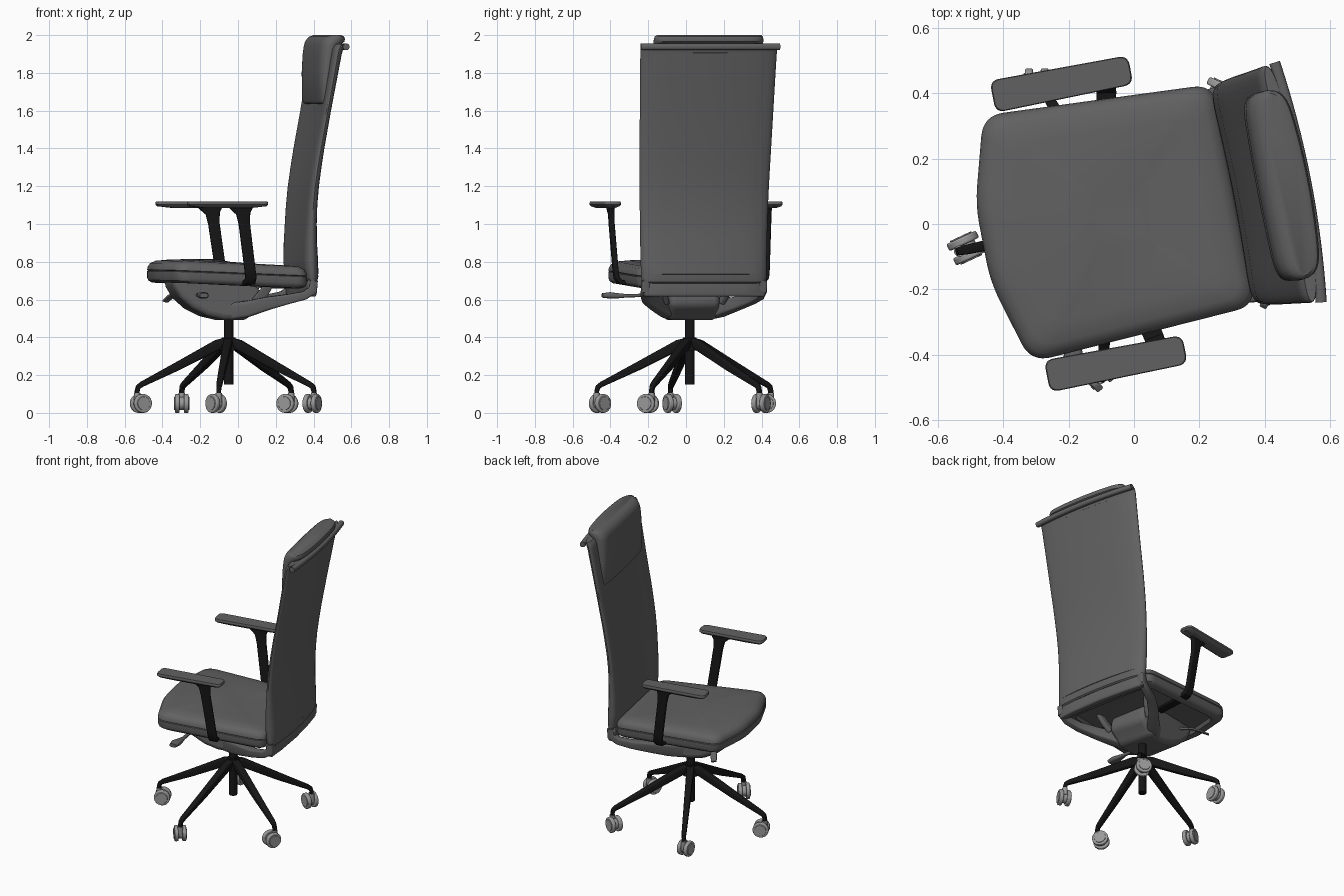
import bpy, bmesh, math
from mathutils import Vector, Matrix

if "Cube" in bpy.data.objects:
    bpy.data.objects.remove(bpy.data.objects["Cube"])

# The chair is built facing -x around its column, then turned and placed
TURN = math.radians(11)
PLACE = Matrix.Translation((-0.05, 0.02, 0)) @ Matrix.Rotation(TURN, 4, 'Z')


def colour(name, v):
    m = bpy.data.materials.new(name)
    m.diffuse_color = (v, v, v, 1)
    m.use_nodes = True
    m.node_tree.nodes["Principled BSDF"].inputs["Base Color"].default_value = m.diffuse_color
    return m


FABRIC, BLACK, WHEEL = colour("fabric", 0.12), colour("black", 0.008), colour("caster_grey", 0.32)


def finish(name, bm, mat, bevel=0, segs=3):
    bmesh.ops.recalc_face_normals(bm, faces=bm.faces)
    me = bpy.data.meshes.new(name)
    bm.to_mesh(me)
    bm.free()
    ob = bpy.data.objects.new(name, me)
    bpy.context.collection.objects.link(ob)
    ob.matrix_world = PLACE
    me.materials.append(mat)
    if bevel:
        mod = ob.modifiers.new("bevel", 'BEVEL')
        mod.width, mod.segments, mod.limit_method = bevel, segs, 'ANGLE'
    return ob


def loft(name, rings, mat):
    bm = bmesh.new()
    vs = [[bm.verts.new(p) for p in r] for r in rings]
    n = len(vs[0])
    for a, b in zip(vs, vs[1:]):
        for i in range(n):
            bm.faces.new((a[i], a[(i + 1) % n], b[(i + 1) % n], b[i]))
    bm.faces.new(vs[0])
    bm.faces.new(vs[-1])
    return finish(name, bm, mat)


def bar(name, path, sizes, ref, mat, e=0.4, n=24):
    """Sweep a rounded section (width along ref, height) down a path."""
    pts = [Vector(p) for p in path]
    rings = []
    for i, p in enumerate(pts):
        t = (pts[min(i + 1, len(pts) - 1)] - pts[max(i - 1, 0)]).normalized()
        side = Vector(ref)
        side = (side - t * side.dot(t)).normalized()
        up = t.cross(side)
        w, h = sizes[i]
        ring = []
        for k in range(n):
            c, s = math.cos(math.tau * k / n), math.sin(math.tau * k / n)
            ring.append(p + side * math.copysign(abs(c) ** e, c) * w / 2 + up * math.copysign(abs(s) ** e, s) * h / 2)
        rings.append(ring)
    return loft(name, rings, mat)


def cylinder(name, centre, axis, r, depth, mat, r2=None, bevel=0):
    bm = bmesh.new()
    rot = Vector((0, 0, 1)).rotation_difference(Vector(axis)).to_matrix().to_4x4()
    bmesh.ops.create_cone(bm, cap_ends=True, segments=32, radius1=r, radius2=r if r2 is None else r2,
                          depth=depth, matrix=Matrix.Translation(centre) @ rot)
    return finish(name, bm, mat, bevel)


def round_poly(corners, r, n=8):
    out = []
    for i, c in enumerate(corners):
        c, a, b = Vector(c), Vector(corners[i - 1]), Vector(corners[(i + 1) % len(corners)])
        p, q = c + (a - c).normalized() * r, c + (b - c).normalized() * r
        for k in range(n + 1):
            t = k / n
            out.append(p * (1 - t) ** 2 + c * 2 * t * (1 - t) + q * t * t)
    return out


# Seat cushion with bowed front, seam groove and recessed underside
outline = round_poly([(-.345, -.385), (.365, -.345), (.365, .345), (-.345, .385), (-.42, .12), (-.42, -.12)], .065)
levels = [(.25, .708), (.065, .708), (.055, .687), (.02, .689), (.005, .70), (0, .715), (0, .748), (.005, .751),
          (0, .755), (.003, .772), (.014, .79), (.04, .803), (.10, .809), (.2, .812), (.3, .813)]
loft("seat", [[(p.x * (1 - d / .38), p.y * (1 - d / .38), z - .028 * (p.x + .35) / .7) for p in outline]
              for d, z in levels], FABRIC)


def slab(name, stations, fb, rb, steps=24):
    """Upright padded slab: stations are (z, front, rear, half width); fb, rb bow the faces."""
    rings = []
    for z, f, r, w in stations:
        us = [math.sin(math.pi * (k / steps - .5)) for k in range(steps + 1)]
        c, t = (f + r) / 2, (r - f) / 2
        front, rear = [], []
        for u in us:
            e = math.sqrt(max(0, 1 - abs(u) ** 12))
            front.append((c - t * e + fb * (1 - u * u), u * w, z))
            rear.append((c + t * e + rb * (1 - u * u), u * w, z))
        rings.append(front + rear[-2:0:-1])
    return loft(name, rings, FABRIC)


# Backrest, rear panel and headrest
slab("backrest", [(.685, .385, .41, .325), (.692, .37, .418, .333), (.72, .353, .424, .338), (.8, .348, .422, .34),
                  (.9, .35, .416, .342), (1.0, .357, .414, .344), (1.1, .364, .417, .346), (1.2, .375, .425, .349),
                  (1.3, .39, .438, .352), (1.4, .407, .453, .355), (1.6, .445, .488, .360), (1.8, .478, .526, .365),
                  (1.9, .494, .545, .368), (1.925, .499, .552, .369), (1.942, .508, .556, .369),
                  (1.952, .52, .552, .366)], .012, .024)
slab("rear_panel", [(.73, .40, .421, .30), (.735, .40, .429, .305), (.8, .40, .427, .307), (.9, .39, .421, .309),
                    (1.0, .39, .419, .311), (1.1, .39, .422, .313), (1.2, .40, .430, .316), (1.3, .41, .443, .319),
                    (1.4, .42, .458, .322), (1.6, .46, .493, .327), (1.8, .50, .531, .332), (1.905, .52, .551, .335),
                    (1.91, .52, .545, .332)], .02, .022)
slab("headrest", [(1.635, .465, .48, .275), (1.64, .453, .485, .283), (1.66, .445, .49, .287), (1.8, .441, .52, .29),
                  (1.9, .446, .54, .293), (1.945, .453, .55, .294), (1.957, .456, .562, .295), (1.965, .459, .574, .295),
                  (1.98, .468, .577, .294), (1.992, .482, .572, .291), (2.0, .505, .558, .283)], -.006, .02)

# Rolled lip along the top of the backrest
lip = [(.562 + .024 * (1 - u * u), .374 * u, 1.938) for u in [i / 8 - 1 for i in range(17)]]
bar("top_lip", lip, [(.034, .034)] * 17, (0, 0, 1), FABRIC, e=.8)

# Back support frame: rear cross bar and two arms reaching the mechanism
bar("frame_cross_bar", [(.385 + .022 * (1 - (y / .34) ** 2), y, .66) for y in (-.335, -.32, -.2, 0, .2, .32, .335)],
    [(.05, .03)] + [(.09, .05)] * 5 + [(.05, .03)], (0, 0, 1), FABRIC)
for s, side in ((1, "left"), (-1, "right")):
    bar("frame_arm_" + side, [(.0, s * .10, .54), (.08, s * .15, .552), (.17, s * .225, .58), (.27, s * .285, .603),
                              (.35, s * .31, .622), (.392, s * .315, .65), (.398, s * .315, .70)],
        [(.07, .09), (.07, .085), (.055, .07), (.048, .052), (.045, .045), (.045, .05), (.045, .04)],
        (0, 1, 0), FABRIC)

# Tilt mechanism housing
profile = [(-.325, .715), (-.32, .67), (-.285, .61), (-.22, .553), (-.14, .513), (-.05, .492), (.07, .49), (.10, .52),
           (.16, .57), (.15, .655), (.05, .715)]
bm = bmesh.new()
face = bm.faces.new([bm.verts.new((x, -.135, z)) for x, z in profile])
ext = bmesh.ops.extrude_face_region(bm, geom=[face])["geom"]
bmesh.ops.translate(bm, verts=[v for v in ext if isinstance(v, bmesh.types.BMVert)], vec=(0, .27, 0))
finish("tilt_mechanism", bm, FABRIC, .03, 4)

# Seat brackets and adjusting levers
for s, side in ((1, "left"), (-1, "right")):
    bar("seat_bracket_" + side, [(.12, s * .15, .59), (.16, s * .17, .64), (.19, s * .19, .70)],
        [(.03, .05)] * 3, (0, 1, 0), FABRIC)
bar("height_lever", [(-.19, -.12, .625), (-.2, -.3, .62), (-.207, -.35, .62), (-.214, -.39, .622), (-.216, -.43, .622)],
    [(.022, .018), (.022, .018), (.045, .028), (.06, .034), (.045, .024)], (1, 0, 0), FABRIC, e=.7)
bar("tilt_lever", [(-.2, .12, .655), (-.24, .2, .64), (-.265, .25, .615), (-.285, .29, .59)],
    [(.02, .016), (.022, .014), (.04, .014), (.035, .012)], (1, 0, 0), FABRIC, e=.7)

# Armrests
pad = round_poly([(-.305, -.05), (.125, -.045), (.125, .045), (-.305, .05)], .03)
for s, side in ((1, "left"), (-1, "right")):
    loft("arm_pad_" + side, [[(-.09 + (p.x + .09) * k, s * .436 + p.y * j, z) for p in pad]
                             for k, j, z in ((.6, .6, 1.085), (.96, .88, 1.094), (1, 1, 1.102),
                                             (1, 1, 1.112), (.985, .95, 1.118))], FABRIC)
    bar("arm_post_" + side, [(-.01, s * .425, 1.098), (-.008, s * .424, 1.08), (-.003, s * .423, 1.055),
                             (.003, s * .422, 1.0), (.036, s * .408, .76), (.042, s * .403, .715),
                             (.04, s * .385, .693), (.03, s * .34, .688), (.0, s * .12, .688)],
        [(.15, .03), (.115, .028), (.075, .026), (.06, .026), (.058, .026), (.06, .026),
         (.06, .026), (.06, .022), (.06, .022)], (1, 0, 0), BLACK)

# Gas column and hub
cylinder("column", (0, 0, .325), (0, 0, 1), .025, .35, BLACK)
cylinder("base_hub", (0, 0, .365), (0, 0, 1), .052, .07, BLACK, r2=.035)

# Five legs with twin-wheel casters
AXES = (-65, 40, -25, 65, 0)
for i, deg in enumerate(AXES):
    a = math.radians(181 + 72 * i)
    d = Vector((math.cos(a), math.sin(a), 0))
    up = Vector((0, 0, 1))
    bar(f"base_leg_{i + 1}", [d * r + up * z for r, z in ((0, .375), (.06, .36), (.28, .245), (.47, .151),
                                                         (.489, .137), (.495, .115), (.495, .09))],
        [(.05, .055), (.045, .055), (.038, .044), (.03, .028), (.026, .026), (.024, .024), (.022, .022)],
        d.cross(up), BLACK)
    ax = math.radians(deg) - TURN
    axis = Vector((math.cos(ax), math.sin(ax), 0))
    trail = axis.cross(up)
    if trail.dot(d) > 0:
        trail = -trail
    c = d * .495 + trail * .022 + up * .05
    for s, side in ((1, "a"), (-1, "b")):
        cylinder(f"caster_wheel_{i + 1}{side}", c + axis * s * .024, axis, .05, .024, WHEEL, bevel=.006)
        cylinder(f"caster_cap_{i + 1}{side}", c + axis * s * .037, axis, .036, .006, WHEEL, bevel=.002)
    cylinder(f"caster_core_{i + 1}", c, axis, .034, .03, WHEEL)
    cylinder(f"caster_socket_{i + 1}", d * .495 + up * .08, up, .017, .05, WHEEL)

# Smooth shading with crisp edges
for ob in bpy.data.objects:
    ob.select_set(True)
    bpy.context.view_layer.objects.active = ob
bpy.ops.object.shade_smooth_by_angle(angle=math.radians(35))
